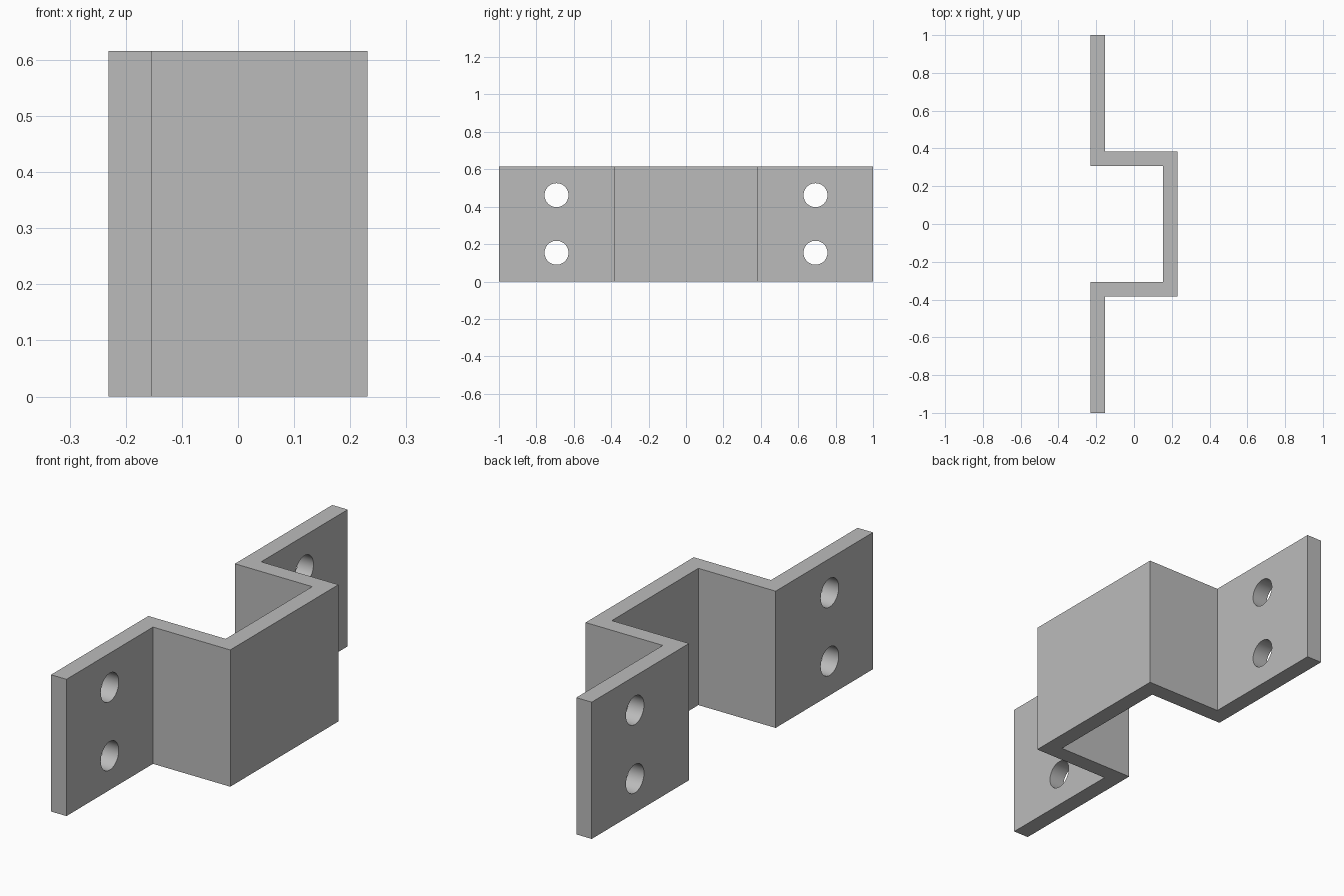
import bpy
import bmesh

if "Cube" in bpy.data.objects:
    bpy.data.objects.remove(bpy.data.objects["Cube"], do_unlink=True)

U = 1 / 13            # sheet thickness; every dimension is a multiple of it
HEIGHT = 8 * U
HOLE_RADIUS = 0.064

# Plain grey metal
metal = bpy.data.materials.new("grey_metal")
metal.use_nodes = True
grey = (0.5, 0.5, 0.5, 1)
metal.diffuse_color = grey
metal.node_tree.nodes["Principled BSDF"].inputs["Base Color"].default_value = grey

# Hat-shaped cross-section: one half, then mirrored across y = 0
half = [(-3, 13), (-3, 4), (2, 4)]
inner = [(-2, 13), (-2, 5), (3, 5)]
outline = ([(x, y) for x, y in half] + [(x, -y) for x, y in reversed(half)]
           + [(x, -y) for x, y in inner] + [(x, y) for x, y in reversed(inner)])

bm = bmesh.new()
base = bm.faces.new([bm.verts.new((x * U, y * U, 0)) for x, y in outline])
walls = bmesh.ops.extrude_face_region(bm, geom=[base])
top = [v for v in walls["geom"] if isinstance(v, bmesh.types.BMVert)]
bmesh.ops.translate(bm, verts=top, vec=(0, 0, HEIGHT))
bmesh.ops.recalc_face_normals(bm, faces=bm.faces)
mesh = bpy.data.meshes.new("bracket")
bm.to_mesh(mesh)
bm.free()
bracket = bpy.data.objects.new("bracket", mesh)
bpy.context.collection.objects.link(bracket)
mesh.materials.append(metal)

# Two bolt holes through each flange
for side in (-1, 1):
    for level in (0.25, 0.75):
        bpy.ops.mesh.primitive_cylinder_add(
            vertices=48, radius=HOLE_RADIUS, depth=3 * U,
            location=(-2.5 * U, side * 9 * U, level * HEIGHT),
            rotation=(0, 1.570796, 0))
        cutter = bpy.context.object
        cutter.name = "hole_cutter"
        cutter.data.materials.append(metal)
        cut = bracket.modifiers.new("bolt_hole", "BOOLEAN")
        cut.operation = "DIFFERENCE"
        cut.solver = "EXACT"
        cut.object = cutter
        bpy.context.view_layer.objects.active = bracket
        bpy.ops.object.modifier_apply(modifier=cut.name)
        bpy.data.objects.remove(cutter, do_unlink=True)

# Smooth hole walls, sharp sheet edges
bpy.ops.object.select_all(action="DESELECT")
bracket.select_set(True)
bpy.context.view_layer.objects.active = bracket
bpy.ops.object.shade_smooth_by_angle()
